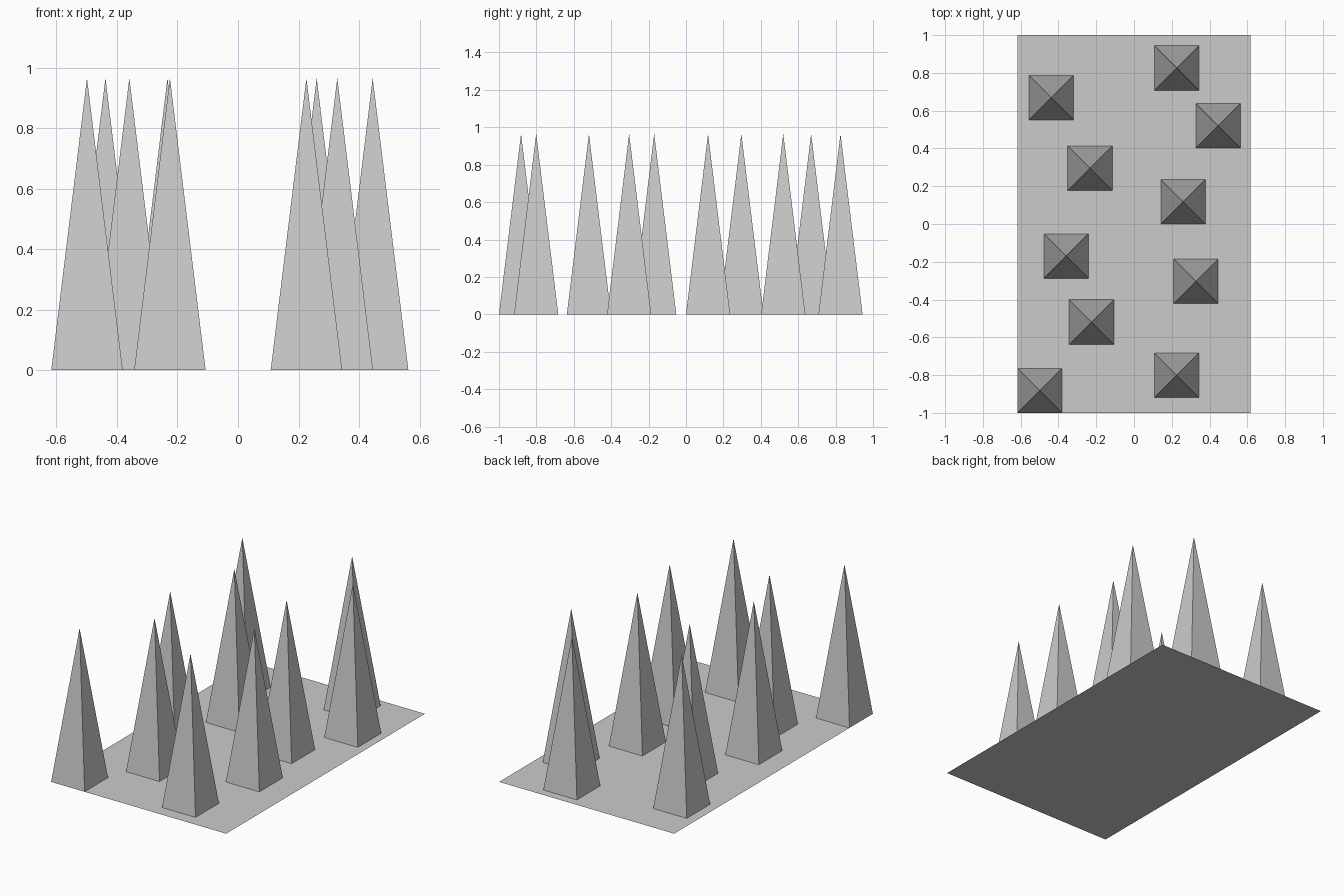
import bpy
import math

if "Cube" in bpy.data.objects:
    bpy.data.objects.remove(bpy.data.objects["Cube"])

HALF_WIDTH = 0.118
HEIGHT = 0.965

# ground sheet
bpy.ops.mesh.primitive_plane_add(size=2)
base = bpy.context.object
base.name = "base_sheet"
for v in base.data.vertices:
    v.co.x *= 0.617

# apex positions of the spikes, read from back to front
spots = [
    (0.226, 0.826), (-0.438, 0.669), (0.445, 0.520), (-0.233, 0.296),
    (0.260, 0.118), (-0.359, -0.170), (0.328, -0.304), (-0.225, -0.519),
    (0.226, -0.801), (-0.499, -0.882),
]


def add_spike(name, x, y):
    """Four-sided spike with its sides parallel to the axes, open underneath."""
    bpy.ops.mesh.primitive_cone_add(
        vertices=4, radius1=HALF_WIDTH * math.sqrt(2), radius2=0, depth=HEIGHT,
        end_fill_type='NOTHING', location=(x, y, HEIGHT / 2),
        rotation=(0, 0, math.pi / 4))
    bpy.context.object.name = name


# spikes
for i, (x, y) in enumerate(spots, 1):
    add_spike(f"spike_{i}", x, y)
